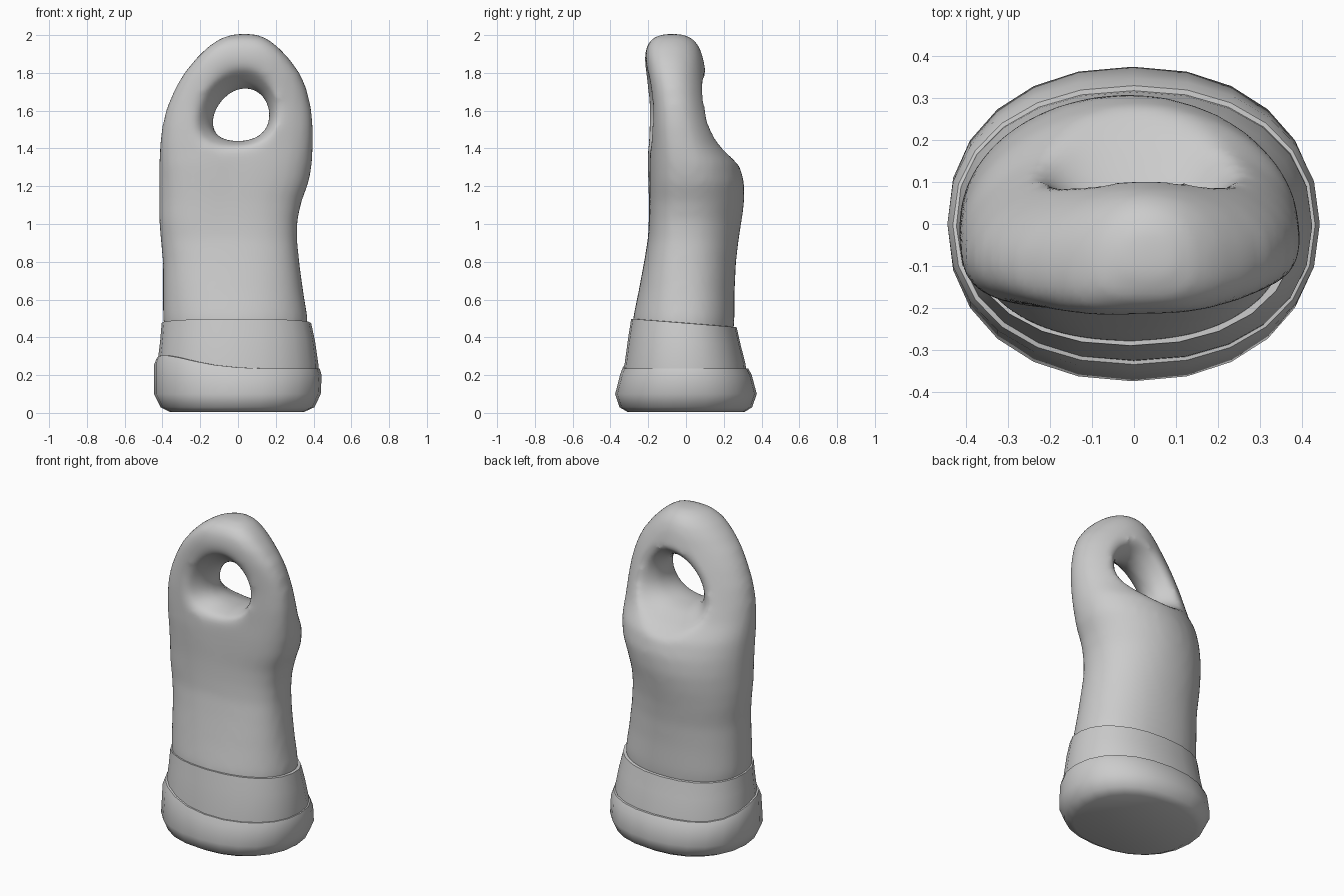
import bpy, bmesh, math


def loft(name, rings, shape=lambda lv: (2.2, 2.2, 0.5), seg=24, along_y=False, tweak=None):
    """Skin rings (level, u0, u1, v0, v1); shape gives the squareness of
    the low and high halves and where the widest line sits."""
    bm = bmesh.new()
    loops = []
    for lv, u0, u1, v0, v1 in rings:
        loop = []
        low, high, mid = shape(lv)
        vm = v0 + (v1 - v0) * mid
        for i in range(seg):
            t = 2 * math.pi * i / seg
            c, s = math.cos(t), math.sin(t)
            e = 2 / (high if s > 0 else low)
            u = (u0 + u1) / 2 + (u1 - u0) / 2 * math.copysign(abs(c) ** e, c)
            v = vm + abs(s) ** e * ((v1 - vm) if s > 0 else (v0 - vm))
            p = (u, lv, v) if along_y else (u, v, lv)
            loop.append(bm.verts.new(tweak(*p, t) if tweak else p))
        loops.append(loop)
    for a, b in zip(loops, loops[1:]):
        for i in range(seg):
            j = (i + 1) % seg
            bm.faces.new((a[i], a[j], b[j], b[i]))
    bm.faces.new(loops[0])
    bm.faces.new(loops[-1])
    bmesh.ops.recalc_face_normals(bm, faces=bm.faces)
    me = bpy.data.meshes.new(name)
    bm.to_mesh(me)
    bm.free()
    me.shade_smooth()
    me.set_sharp_from_angle(angle=math.radians(50))
    ob = bpy.data.objects.new(name, me)
    bpy.context.collection.objects.link(ob)
    return ob


def ramp(z, a, b):
    return min(1, max(0, (z - a) / (b - a)))


def base_tweak(x, y, z, t):
    # rim climbs on the front left
    rise = max(0, math.cos(t - math.radians(205))) ** 3
    return x, y, z + (0.07 * rise if z > 0.15 else 0)


def band_tweak(x, y, z, t):
    return x, y, z - (0.08 * y if z > 0.35 else 0)


def body_shape(z):
    # oval at the cuff, squarer front and rounder back higher up
    k = ramp(z, 0.5, 1.0)
    return 2.2 + 0.5 * k, 2.2 - 0.15 * k, 0.5 - 0.09 * k


def body_tweak(x, y, z, t):
    # left side of the loop leans forward
    return x, y + 0.09 * min(x, 0) * ramp(z, 0.9, 1.3), z


def hole_tweak(x, y, z, t):
    # hole leans to the right towards its top
    return x + 0.15 * (z - 1.54), y, z


# thick rounded foot
loft("base", [
    (0.005, -0.36, 0.35, -0.31, 0.31), (0.03, -0.41, 0.405, -0.352, 0.35),
    (0.10, -0.445, 0.438, -0.375, 0.375), (0.20, -0.445, 0.443, -0.348, 0.348),
    (0.235, -0.432, 0.432, -0.335, 0.33), (0.24, -0.36, 0.36, -0.26, 0.26)],
    tweak=base_tweak)

# overlapping cuff
loft("cuff", [
    (0.18, -0.425, 0.425, -0.33, 0.325), (0.26, -0.427, 0.425, -0.325, 0.315),
    (0.38, -0.412, 0.408, -0.305, 0.29), (0.475, -0.404, 0.387, -0.29, 0.268),
    (0.48, -0.33, 0.32, -0.22, 0.2)],
    tweak=band_tweak)

# waisted body up to the top of the loop
body = loft("body", [
    (0.40, -0.385, 0.368, -0.28, 0.25), (0.50, -0.398, 0.37, -0.281, 0.257),
    (0.65, -0.398, 0.345, -0.25, 0.258), (0.80, -0.398, 0.325, -0.222, 0.265),
    (0.92, -0.41, 0.313, -0.202, 0.28), (1.02, -0.418, 0.315, -0.195, 0.297),
    (1.12, -0.418, 0.337, -0.192, 0.311), (1.22, -0.418, 0.375, -0.193, 0.310),
    (1.32, -0.418, 0.393, -0.193, 0.283), (1.42, -0.414, 0.398, -0.19, 0.215),
    (1.52, -0.402, 0.398, -0.19, 0.175), (1.62, -0.377, 0.388, -0.19, 0.145),
    (1.72, -0.333, 0.363, -0.198, 0.123), (1.80, -0.286, 0.328, -0.208, 0.106),
    (1.88, -0.22, 0.268, -0.217, 0.092), (1.94, -0.158, 0.21, -0.21, 0.072),
    (1.985, -0.09, 0.15, -0.178, 0.035), (2.006, -0.02, 0.09, -0.12, -0.02)],
    shape=body_shape, seg=40, tweak=body_tweak)

# flared finger hole cutter
cutter = loft("hole_cutter", [
    (-0.34, -0.32, 0.29, 1.33, 1.89), (-0.23, -0.26, 0.235, 1.385, 1.85),
    (-0.17, -0.205, 0.197, 1.415, 1.79), (-0.11, -0.155, 0.172, 1.435, 1.74),
    (-0.05, -0.132, 0.16, 1.44, 1.715), (0.02, -0.142, 0.17, 1.435, 1.73),
    (0.07, -0.18, 0.20, 1.425, 1.765), (0.12, -0.235, 0.25, 1.405, 1.81),
    (0.20, -0.29, 0.31, 1.37, 1.83), (0.40, -0.36, 0.37, 1.23, 1.84)],
    shape=lambda y: (2.4, 1.9, 0.42), seg=32, along_y=True, tweak=hole_tweak)
cutter.hide_render = True

cut = body.modifiers.new("hole", 'BOOLEAN')
cut.operation, cut.object, cut.solver = 'DIFFERENCE', cutter, 'EXACT'
blend = body.modifiers.new("blend", 'REMESH')
blend.mode, blend.voxel_size, blend.use_smooth_shade = 'VOXEL', 0.02, True
soft = body.modifiers.new("soften", 'SMOOTH')
soft.factor, soft.iterations = 0.5, 14

# bake the modifiers and drop the cutter
dg = bpy.context.evaluated_depsgraph_get()
baked = bpy.data.meshes.new_from_object(body.evaluated_get(dg))
body.modifiers.clear()
body.data = baked
baked.shade_smooth()
bpy.data.objects.remove(cutter)
